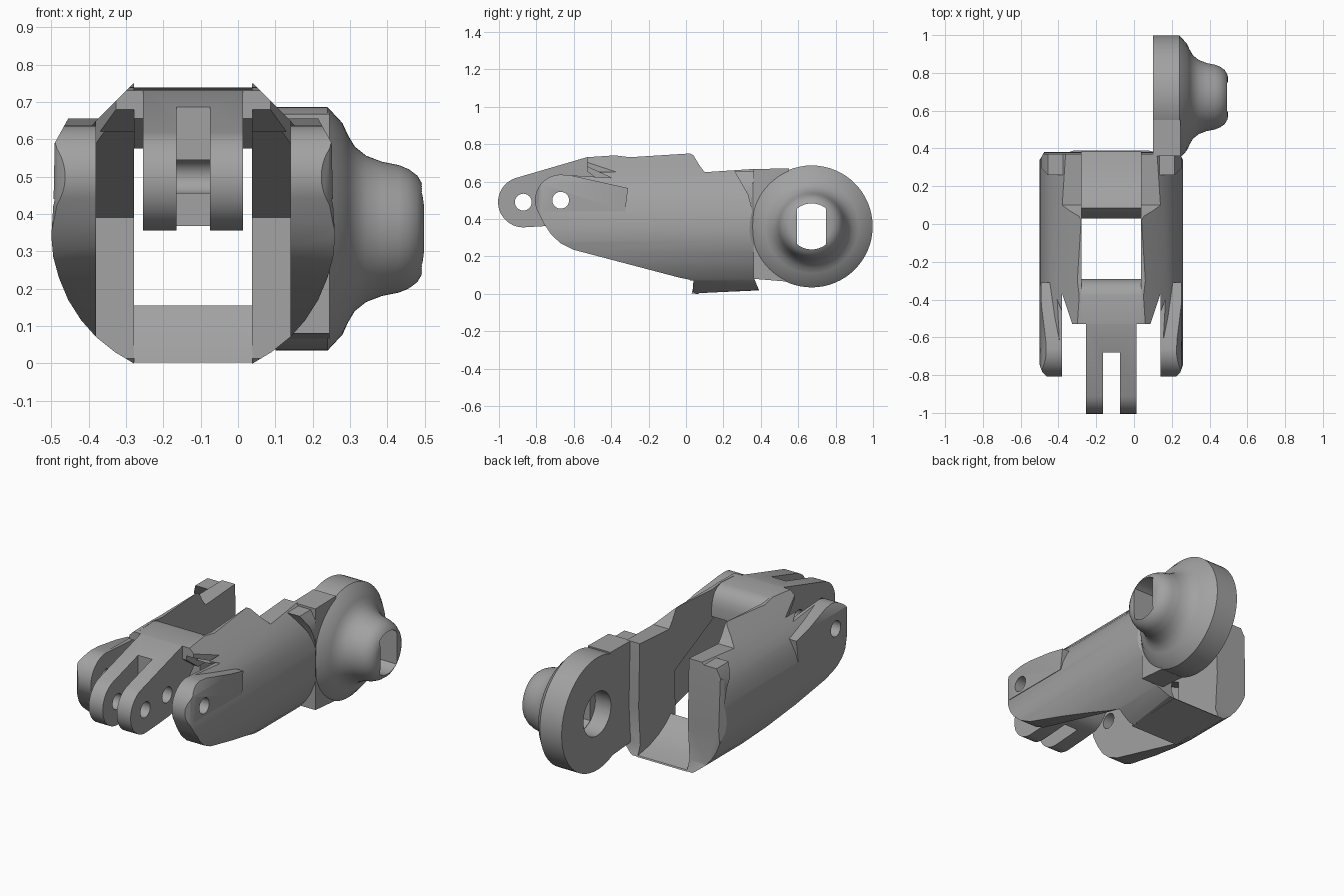
import bpy, bmesh, math

cube = bpy.data.objects.get("Cube")
if cube:
    bpy.data.objects.remove(cube, do_unlink=True)

grey = bpy.data.materials.new("mid_grey")
grey.use_nodes = True
grey.diffuse_color = (0.36, 0.36, 0.36, 1)
grey.node_tree.nodes["Principled BSDF"].inputs["Base Color"].default_value = (0.36, 0.36, 0.36, 1)

MID = -0.12                     # centre plane of the body
PIVOT = (0.672, 0.36)           # rear knuckle axis (y, z)
CHEEK, TIP = (-0.67, 0.5), (-0.87, 0.49)


def make(name, bm):
    bmesh.ops.recalc_face_normals(bm, faces=bm.faces)
    me = bpy.data.meshes.new(name)
    bm.to_mesh(me)
    bm.free()
    me.materials.append(grey)
    ob = bpy.data.objects.new(name, me)
    bpy.context.collection.objects.link(ob)
    return ob


def prism(name, pts, axis, lo, hi):
    """Extrude a 2D outline along one axis."""
    def place(p, t):
        return {"x": (t, p[0], p[1]), "y": (p[0], t, p[1]), "z": (p[0], p[1], t)}[axis]
    bm = bmesh.new()
    face = bm.faces.new([bm.verts.new(place(p, lo)) for p in pts])
    ext = bmesh.ops.extrude_face_region(bm, geom=[face])
    a, b = place((0, 0), lo), place((0, 0), hi)
    verts = [v for v in ext["geom"] if isinstance(v, bmesh.types.BMVert)]
    bmesh.ops.translate(bm, verts=verts, vec=[q - p for p, q in zip(a, b)])
    return make(name, bm)


def arc(centre, r, start, end, n=20):
    out = []
    for i in range(n + 1):
        a = math.radians(start + (end - start) * i / n)
        out.append((centre[0] + r * math.cos(a), centre[1] + r * math.sin(a)))
    return out


def circle(centre, r, n=32):
    return arc(centre, r, 0, 360, n)[:-1]


def mirrored(half):
    """Half outline of (offset, height) made symmetric about the body centre."""
    return [(MID + w, h) for w, h in half] + [(MID - w, h) for w, h in reversed(half)]


def boolean(ob, other, op="DIFFERENCE"):
    mod = ob.modifiers.new("cut", "BOOLEAN")
    mod.operation, mod.object, mod.solver = op, other, "EXACT"
    bpy.context.view_layer.objects.active = ob
    bpy.ops.object.modifier_apply(modifier=mod.name)
    bpy.data.objects.remove(other, do_unlink=True)


def smooth(ob):
    bpy.ops.object.select_all(action="DESELECT")
    ob.select_set(True)
    bpy.context.view_layer.objects.active = ob
    bpy.ops.object.shade_smooth_by_angle(angle=math.radians(28))


# Body shell: rounded cross-section
section = [(0.16, 0), (0.21, 0.03), (0.26, 0.07), (0.3, 0.115), (0.335, 0.17), (0.36, 0.23),
           (0.375, 0.285), (0.38, 0.34), (0.375, 0.42), (0.36, 0.49), (0.335, 0.55),
           (0.3, 0.605), (0.26, 0.65), (0.21, 0.7), (0.16, 0.75)]
body = prism("body_shell", mirrored(section), "y", -0.9, 0.5)

# Raised shoulders: long pads on the front cheeks, small flares at the rear corners
shoulder = [(0.262, 0.44), (0.374, 0.44), (0.371, 0.59), (0.335, 0.655), (0.262, 0.655)]
pad_side = [(-0.95, 0.4), (-0.95, 0.72), (-0.67, 0.645), (-0.31, 0.565), (-0.33, 0.4)]
flare_side = [(0.25, 0.67), (0.45, 0.67), (0.45, 0.4), (0.365, 0.4), (0.33, 0.53)]
for outline in (pad_side, flare_side):
    raised = prism("shoulder", mirrored(shoulder), "y", -0.92, 0.48)
    boolean(raised, prism("shoulder_trim", outline, "x", -1, 1), "INTERSECT")
    boolean(body, raised, "UNION")

# Side and plan outlines
side = arc(CHEEK, 0.137, 80, 205) + [
    (-0.76, 0.375), (-0.72, 0.315), (-0.67, 0.27), (-0.6, 0.235), (-0.03, 0.085), (0.02, 0.075),
    (0.03, 0.02), (0.06, -0.01), (0.07, 0.003), (0.39, 0.02), (0.365, 0.08), (0.38, 0.3),
    (0.37, 0.668), (0.1, 0.65), (0.07, 0.69), (0.04, 0.74), (0.02, 0.75), (-0.3, 0.73),
    (-0.38, 0.74), (-0.53, 0.73), (-0.53, 0.68), (-0.4, 0.62)]
boolean(body, prism("side_trim", side, "x", -1, 1), "INTERSECT")
plan = [(0.34, -0.81), (0.365, -0.785), (0.382, -0.74), (0.385, 0.33), (0.35, 0.39)]
boolean(body, prism("plan_trim", mirrored(plan), "z", -0.5, 1), "INTERSECT")

# Front clearance between the cheeks, then the long slot through the middle
clear = [(-1, -0.2), (0.03, -0.2), (0.05, 0.39), (-0.54, 0.67), (-1, 0.67)]
boolean(body, prism("clearance", clear, "x", MID - 0.26, MID + 0.26))
boolean(body, prism("slot", mirrored([(0.158, -1), (0.158, 1)]), "z", -0.5, 1))
for s in (-1, 1):
    wedge = [(MID + s * w, y) for w, y in ((0.2, -0.55), (0.26, -0.37), (0.26, -0.55))]
    boolean(body, prism("corner_cut", wedge, "z", 0.5, 1))
boolean(body, prism("cheek_hole", circle(CHEEK, 0.045), "x", -1, 1))
smooth(body)

# Top bridge joining the walls, with a rounded rear edge
bridge = [(-0.53, 0.73), (-0.38, 0.738), (-0.345, 0.728), (-0.315, 0.705), (-0.298, 0.67),
          (-0.29, 0.63), (-0.29, 0.575), (-0.42, 0.575), (-0.53, 0.655)]
smooth(prism("top_bridge", bridge, "x", MID - 0.159, MID + 0.159))

# Floor bar, sloping down to the rear
floor = [(0.03, 0.002), (0.065, 0.13), (0.085, 0.155), (0.13, 0.115), (0.2, 0.075),
         (0.28, 0.045), (0.385, 0.025), (0.39, 0.018)]
smooth(prism("floor_bar", floor, "x", MID - 0.159, MID + 0.159))

# Forked front tongue, pinned at the cheeks
tongue = arc(TIP, 0.135, 107, 270) + [(-0.75, 0.362)] + arc(CHEEK, 0.131, 270, 320, 8) + [
    (-0.42, 0.578), (-0.38, 0.65), (-0.4, 0.73), (-0.53, 0.73)]
fork = prism("front_fork", tongue, "x", MID - 0.134, MID + 0.134)
gap = mirrored([(0.045, -1.1), (0.045, -0.68)])
boolean(fork, prism("fork_gap", gap, "z", 0, 1))
for centre in (TIP, CHEEK):
    boolean(fork, prism("fork_hole", circle(centre, 0.045), "x", -1, 1))
smooth(fork)

# Neck from the left wall to the knuckle disc
neck = [(0.36, 0.667), (0.55, 0.67), (0.53, 0.36), (0.53, 0.066), (0.36, 0.08)]
smooth(prism("knuckle_neck", neck, "x", 0.1, 0.245))

# Knuckle disc with flared boss, turned about the pivot axis
turned = [(0.1, 0), (0.1, 0.326), (0.24, 0.326), (0.28, 0.283), (0.295, 0.25), (0.313, 0.22),
          (0.343, 0.196), (0.385, 0.18), (0.43, 0.171), (0.457, 0.16), (0.48, 0.143),
          (0.494, 0.12), (0.498, 0.1), (0.498, 0)]
bm = bmesh.new()
verts = [bm.verts.new((x, PIVOT[0], PIVOT[1] + r)) for x, r in turned]
edges = [bm.edges.new(pair) for pair in zip(verts, verts[1:])]
bmesh.ops.spin(bm, geom=verts + edges, cent=(0, *PIVOT), axis=(1, 0, 0),
               angle=math.tau, steps=64, use_merge=True)
bmesh.ops.remove_doubles(bm, verts=bm.verts, dist=0.0001)
knuckle = make("knuckle_boss", bm)
flats = arc(PIVOT, 0.123, 51, 129, 12) + arc(PIVOT, 0.123, 231, 309, 12)
boolean(knuckle, prism("flat_sided_hole", flats, "x", 0, 0.7))
boolean(knuckle, prism("round_hole", circle(PIVOT, 0.126, 48), "x", 0, 0.2))
smooth(knuckle)
